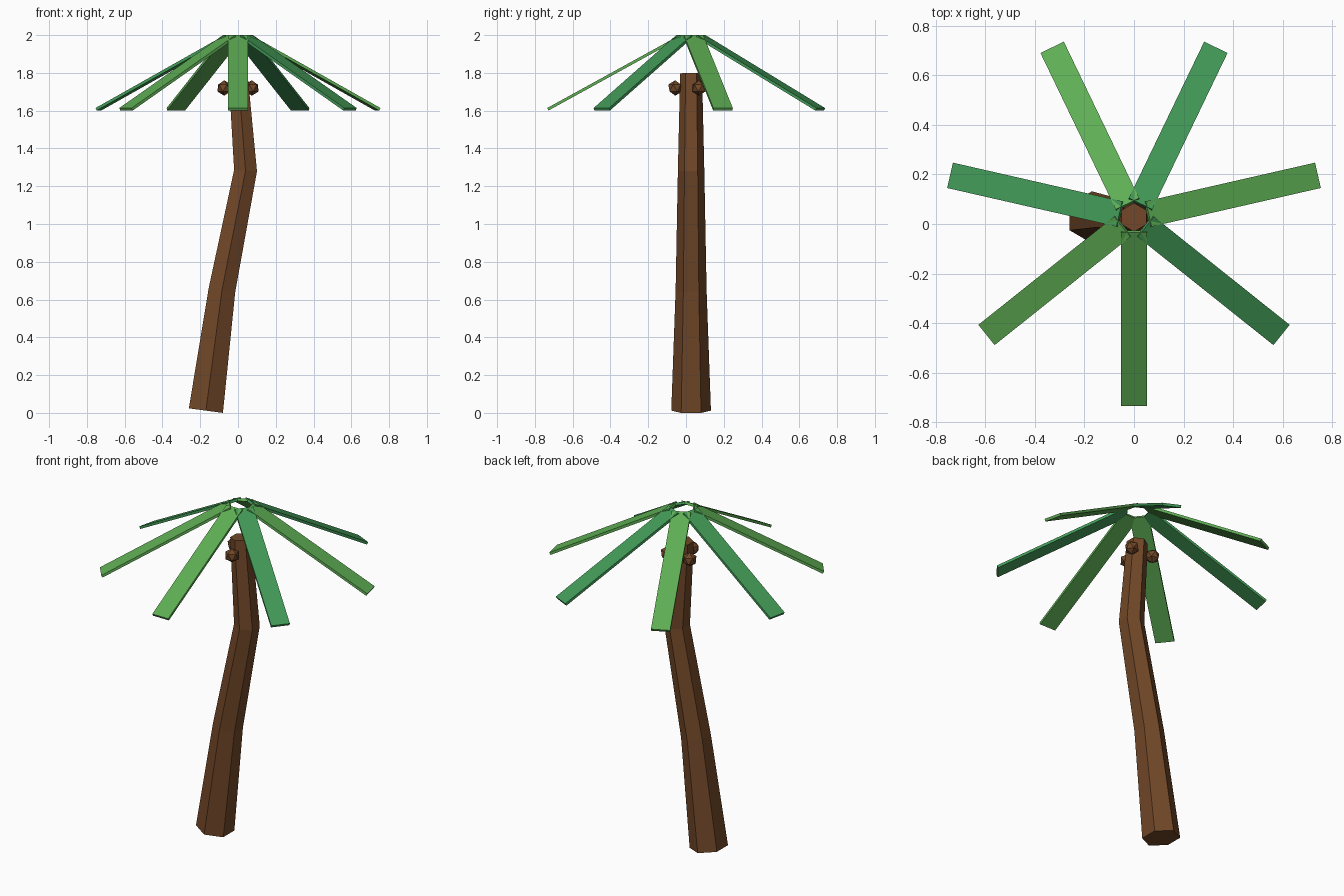
import bpy, bmesh, math
from mathutils import Matrix, Vector

if "Cube" in bpy.data.objects:
    bpy.data.objects.remove(bpy.data.objects["Cube"])

CY = 0.027  # y of the trunk axis


def material(name, rgb):
    m = bpy.data.materials.new(name)
    m.diffuse_color = (*rgb, 1)
    m.use_nodes = True
    m.node_tree.nodes["Principled BSDF"].inputs["Base Color"].default_value = m.diffuse_color
    return m


brown = material("bark brown", (0.165, 0.063, 0.021))
green = material("leaf green", (0.112, 0.42, 0.088))
teal = material("deep leaf green", (0.056, 0.325, 0.096))


def add_object(name, bm, mat):
    bmesh.ops.recalc_face_normals(bm, faces=bm.faces)
    mesh = bpy.data.meshes.new(name)
    bm.to_mesh(mesh)
    bm.free()
    mesh.materials.append(mat)
    ob = bpy.data.objects.new(name, mesh)
    bpy.context.collection.objects.link(ob)
    return ob


# Trunk: tapered hexagonal rings (x, z, radius, tilt slope) along a bent path
bm = bmesh.new()
rings = []
for x, z, r, slope in [(-0.17, 0.012, 0.105, 0.134), (-0.085, 0.65, 0.082, 0.16),
                       (0.04, 1.283, 0.07, 0.06), (0.0, 1.797, 0.058, -0.06)]:
    tilt = math.atan(slope)
    ring = []
    for i in range(6):
        a = math.radians(-90 + 60 * i)
        u = r * math.cos(a)
        ring.append(bm.verts.new((x + u * math.cos(tilt), CY + r * math.sin(a),
                                  z - u * math.sin(tilt))))
    rings.append(ring)
for lo, hi in zip(rings, rings[1:]):
    for i in range(6):
        j = (i + 1) % 6
        bm.faces.new((lo[i], lo[j], hi[j], hi[i]))
bm.faces.new(rings[0])
bm.faces.new(rings[-1])
add_object("trunk", bm, brown)

# Fronds: seven thin drooping slabs in alternating greens
LENGTH, WIDTH, THICK = 0.80, 0.105, 0.015
DROOP = math.radians(28.8)
for k in range(7):
    bm = bmesh.new()
    bmesh.ops.create_cube(bm, size=1)
    m = (Matrix.Translation((0, CY, 1.8))
         @ Matrix.Rotation(math.radians(-90 + k * 360 / 7), 4, 'Z')
         @ Matrix.Translation((0.408, 0, 0))
         @ Matrix.Rotation(DROOP, 4, 'Y')
         @ Matrix.Diagonal((LENGTH, WIDTH, THICK, 1)))
    bm.transform(m)
    add_object(f"frond_{k + 1}", bm, teal if k % 2 else green)

# Coconuts: three faceted balls around the top of the trunk
for k in range(3):
    bm = bmesh.new()
    bmesh.ops.create_icosphere(bm, subdivisions=1, radius=0.041)
    m = (Matrix.Translation((0, CY, 1.72))
         @ Matrix.Rotation(math.radians(-90 + 120 * k), 4, 'Z')
         @ Matrix.Translation((0.084, 0, 0)))
    bm.transform(m)
    add_object(f"coconut_{k + 1}", bm, brown)
